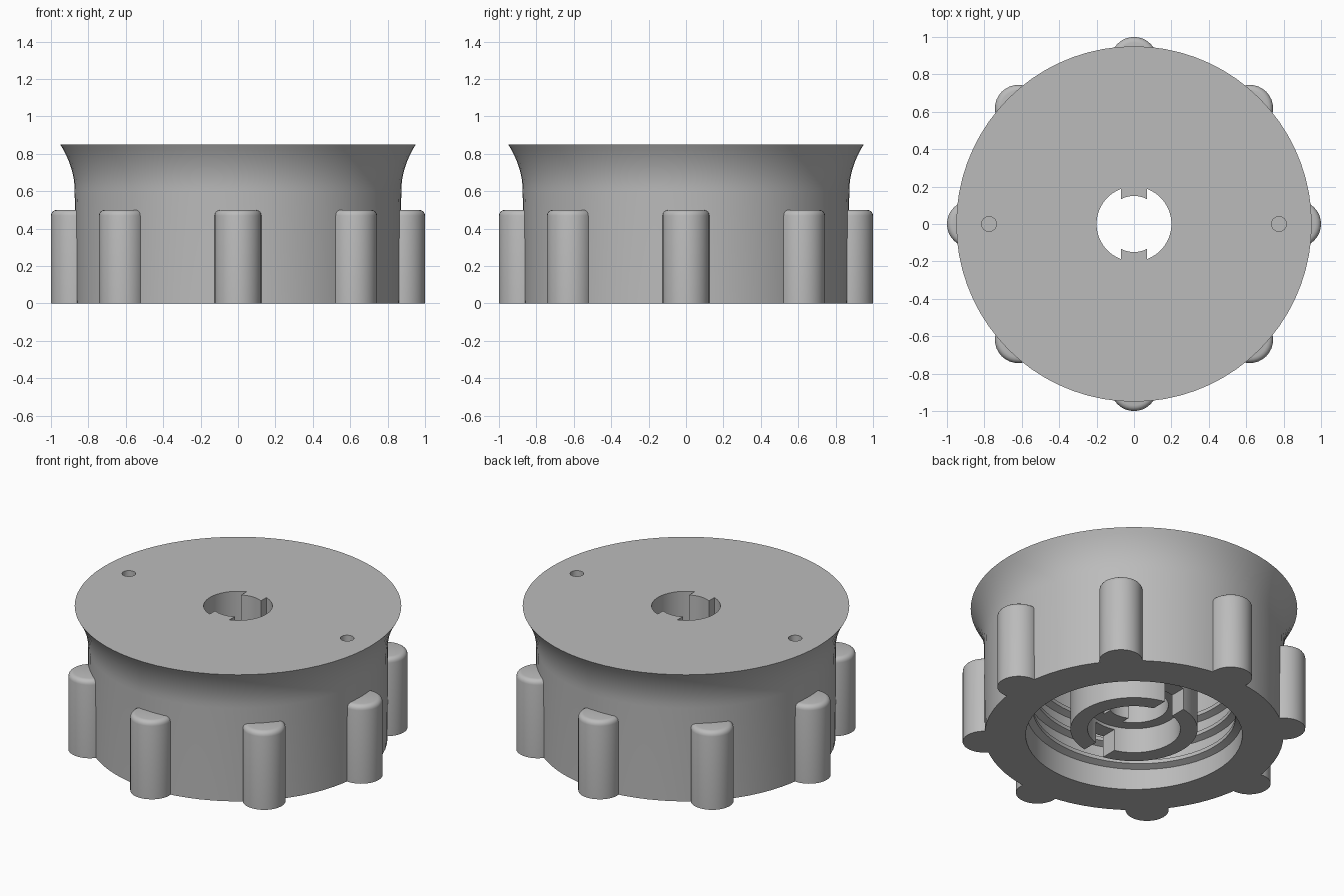
import bpy, bmesh, math
from math import sin, cos, pi, radians

if "Cube" in bpy.data.objects:
    bpy.data.objects.remove(bpy.data.objects["Cube"], do_unlink=True)

grey = bpy.data.materials.new("plain grey")
grey.use_nodes = True
COLOUR = (0.5, 0.5, 0.5, 1)
grey.diffuse_color = COLOUR
grey.node_tree.nodes["Principled BSDF"].inputs["Base Color"].default_value = COLOUR

SEG = 72
TOP = 0.85


def finish(bm, name):
    """Turn a bmesh into a named grey object."""
    bmesh.ops.recalc_face_normals(bm, faces=bm.faces)
    mesh = bpy.data.meshes.new(name)
    bm.to_mesh(mesh)
    bm.free()
    mesh.materials.append(grey)
    obj = bpy.data.objects.new(name, mesh)
    bpy.context.collection.objects.link(obj)
    return obj


def activate(obj):
    bpy.ops.object.select_all(action='DESELECT')
    obj.select_set(True)
    bpy.context.view_layer.objects.active = obj


def smooth(obj):
    activate(obj)
    bpy.ops.object.shade_smooth_by_angle(angle=radians(30))


def bridge_rings(bm, rings, closed):
    """Join neighbouring closed loops of vertices with quads."""
    n = len(rings[0])
    for i in range(len(rings) if closed else len(rings) - 1):
        a, b = rings[i], rings[(i + 1) % len(rings)]
        for j in range(n):
            k = (j + 1) % n
            bm.faces.new((a[j], a[k], b[k], b[j]))


def ring(bm, section, angle, lift=0):
    return [bm.verts.new((r * cos(angle), r * sin(angle), z + lift)) for r, z in section]


def cylinder(name, radius, z0, z1, x, y, sides):
    bm = bmesh.new()
    bmesh.ops.create_cone(bm, cap_ends=True, segments=sides, radius1=radius,
                          radius2=radius, depth=z1 - z0)
    bmesh.ops.translate(bm, verts=bm.verts, vec=(x, y, (z0 + z1) / 2))
    return finish(bm, name)


def cut(target, cutter):
    mod = target.modifiers.new("cut", 'BOOLEAN')
    mod.operation = 'DIFFERENCE'
    mod.solver = 'EXACT'
    mod.object = cutter
    activate(target)
    bpy.ops.object.modifier_apply(modifier=mod.name)
    bpy.data.objects.remove(cutter, do_unlink=True)


# Cap body: flared outside, hollow underside, central tube with stepped bore
flare = [(0.873 + 0.077 * (i / 8) ** 2, 0.6 + (TOP - 0.6) * i / 8) for i in range(9)]
section = [(0.87, 0)] + flare + [
    (0.2, TOP), (0.2, 0.2), (0.27, 0.2), (0.27, 0.04), (0.37, 0.04),
    (0.37, 0.6), (0.63, 0.6), (0.63, 0)]
bm = bmesh.new()
bridge_rings(bm, [ring(bm, section, 2 * pi * i / SEG) for i in range(SEG)], True)
body = finish(bm, "cap_body")

# Two blind pin holes in the top
for side in (-1, 1):
    cut(body, cylinder("pin_hole", 0.04, 0.7, 0.95, side * 0.775, 0, 24))

# Slot across the end of the central tube
bm = bmesh.new()
bmesh.ops.create_cube(bm, size=1)
bmesh.ops.scale(bm, verts=bm.verts, vec=(0.14, 0.9, 0.24))
bmesh.ops.translate(bm, verts=bm.verts, vec=(0, 0, 0.06))
cut(body, finish(bm, "tube_slot"))
smooth(body)

# Screw thread inside the skirt
tooth = [(0.645, -0.035), (0.59, -0.012), (0.59, 0.012), (0.645, 0.035)]
bm = bmesh.new()
turns, pitch = 3.2, 0.13
steps = int(turns * SEG)
rings = [ring(bm, tooth, 2 * pi * i / SEG, 0.08 + pitch * i / SEG) for i in range(steps + 1)]
bridge_rings(bm, rings, False)
bm.faces.new(rings[0])
bm.faces.new(rings[-1])
smooth(finish(bm, "inner_thread"))

# Two key tabs in the bore
for sign, name in ((1, "back_key_tab"), (-1, "front_key_tab")):
    half = math.asin(0.07 / 0.15)
    outline = [(0.15 * sin(half * t / 4), 0.15 * cos(half * t / 4)) for t in range(-4, 5)]
    outline += [(0.07, 0.205), (-0.07, 0.205)]
    bm = bmesh.new()
    face = bm.faces.new([bm.verts.new((x, sign * y, 0.2)) for x, y in outline])
    out = bmesh.ops.extrude_face_region(bm, geom=[face], use_keep_orig=True)
    moved = [v for v in out["geom"] if isinstance(v, bmesh.types.BMVert)]
    bmesh.ops.translate(bm, verts=moved, vec=(0, 0, TOP - 0.2))
    smooth(finish(bm, name))

# Eight grip ribs with rounded tops
for i in range(8):
    a = i * pi / 4
    rib = cylinder(f"grip_rib_{i + 1}", 0.125, 0, 0.5, 0.875 * cos(a), 0.875 * sin(a), 32)
    bm = bmesh.new()
    bm.from_mesh(rib.data)
    rim = [e for e in bm.edges if all(v.co.z > 0.49 for v in e.verts)]
    bmesh.ops.bevel(bm, geom=rim, offset=0.03, segments=4, profile=0.5, affect='EDGES')
    bm.to_mesh(rib.data)
    bm.free()
    smooth(rib)
